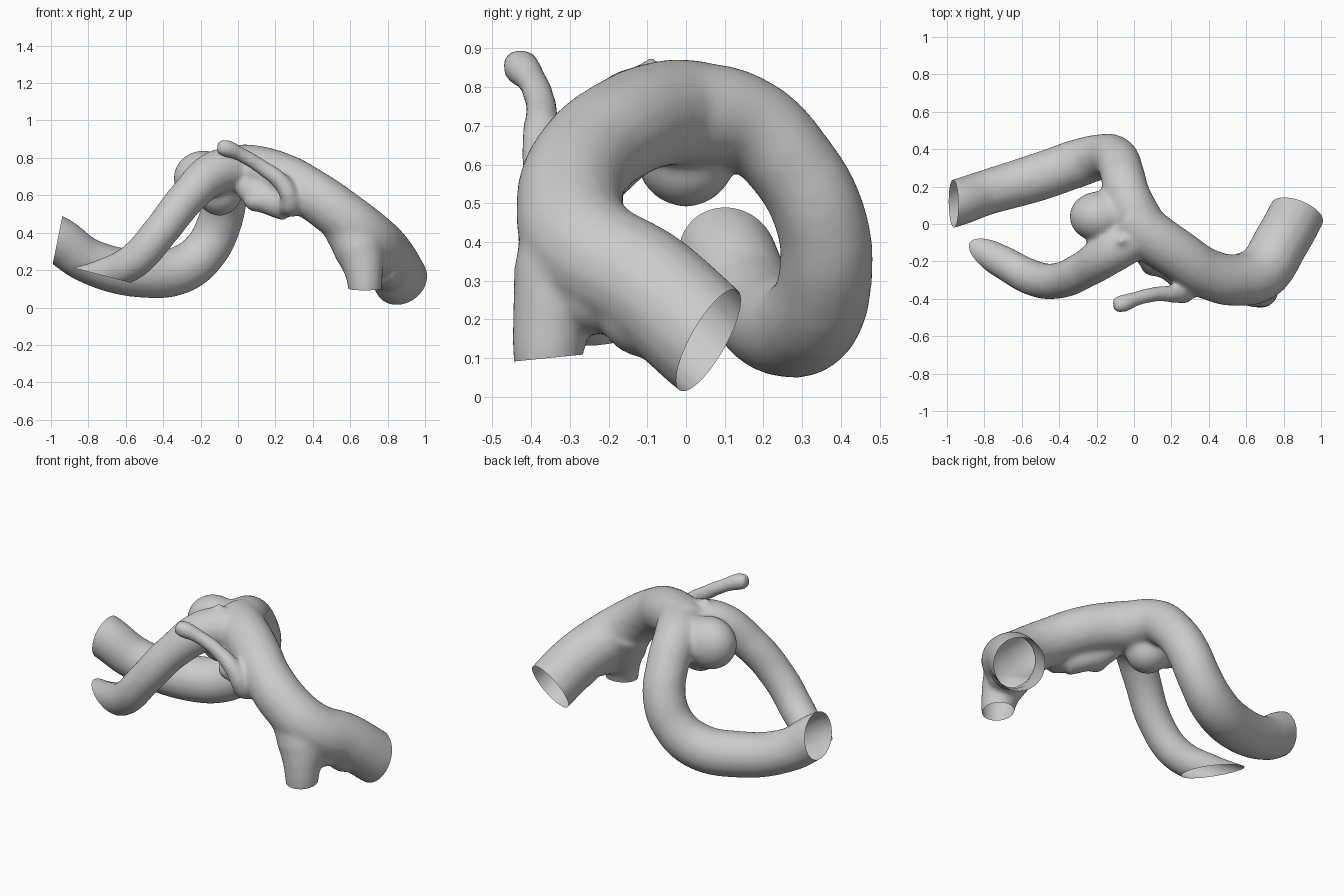
import bpy, bmesh
from mathutils import Vector, Matrix

if "Cube" in bpy.data.objects:
    bpy.data.objects.remove(bpy.data.objects["Cube"])

parts = bmesh.new()


def tube(points):
    """Closed tube along a smooth path; each point is x, y, z, radius."""
    cu = bpy.data.curves.new("path", 'CURVE')
    cu.dimensions = '3D'
    cu.bevel_depth = 1.0
    cu.bevel_resolution = 6
    cu.use_fill_caps = True
    cu.resolution_u = 8
    sp = cu.splines.new('BEZIER')
    sp.bezier_points.add(len(points) - 1)
    for bp, (x, y, z, r) in zip(sp.bezier_points, points):
        bp.co = (x, y, z)
        bp.radius = r
        bp.handle_left_type = bp.handle_right_type = 'AUTO'
    ob = bpy.data.objects.new("path", cu)
    bpy.context.collection.objects.link(ob)
    dg = bpy.context.evaluated_depsgraph_get()
    me = bpy.data.meshes.new_from_object(ob.evaluated_get(dg))
    parts.from_mesh(me)
    bpy.data.objects.remove(ob)
    bpy.data.meshes.remove(me)


def blob(x, y, z, rx, ry, rz):
    bmesh.ops.create_icosphere(parts, subdivisions=4, radius=1,
                               matrix=Matrix.Translation((x, y, z)) @ Matrix.Diagonal((rx, ry, rz, 1)))


# back left vessel, arching up into the main trunk
tube([(-1.08, .08, .42, .125), (-.96, .11, .36, .127), (-.8, .165, .25, .122), (-.5, .255, .18, .13),
      (-.3, .325, .205, .13), (-.17, .36, .31, .122), (-.1, .35, .45, .12),
      (-.065, .275, .595, .118), (-.035, .15, .71, .125), (.04, -.02, .735, .138)])

# main trunk to the right end
tube([(-.03, .04, .735, .135), (.06, -.04, .735, .138), (.23, -.16, .695, .135), (.38, -.26, .615, .135),
      (.55, -.3, .495, .14), (.68, -.26, .385, .15), (.785, -.1, .285, .15),
      (.87, .055, .148, .15), (.93, .19, .03, .14)])

# front left vessel
tube([(.06, -.04, .73, .12), (-.11, -.14, .725, .12), (-.26, -.24, .6, .102), (-.42, -.305, .4, .097),
      (-.55, -.285, .255, .097), (-.7, -.205, .18, .09), (-.91, -.095, .13, .075)])

# downward stub at the right bend, with a web towards the end
tube([(.58, -.28, .46, .14), (.65, -.315, .3, .135), (.675, -.35, .17, .1), (.68, -.36, .02, .08)])
blob(.72, -.22, .26, .11, .12, .1)
blob(.79, -.1, .23, .11, .13, .13)

# thin side branch
tube([(.29, -.24, .6, .1), (.28, -.33, .55, .065), (.275, -.37, .59, .05), (.24, -.375, .66, .05),
      (.12, -.375, .755, .042), (.01, -.4, .82, .04), (-.06, -.425, .85, .05), (-.11, -.435, .86, .04)])

# bulging sac with a broad neck
blob(-.185, .04, .69, .16, .135, .15)
blob(-.1, 0, .625, .125, .13, .135)
blob(-.08, .06, .71, .12, .13, .12)

# lumps under the trunk and a small nub on top
tube([(.04, -.12, .65, .07), (.11, -.19, .6, .08), (.19, -.23, .56, .075), (.26, -.28, .54, .08)])
blob(.1, -.21, .57, .07, .07, .06)
blob(-.065, -.09, .855, .03, .025, .025)

me = bpy.data.meshes.new("branching_vessel")
parts.to_mesh(me)
parts.free()
vessel = bpy.data.objects.new("branching_vessel", me)
bpy.context.collection.objects.link(vessel)

# fuse all parts into one smooth skin
rm = vessel.modifiers.new("fuse", 'REMESH')
rm.mode = 'VOXEL'
rm.voxel_size = 0.012
sm = vessel.modifiers.new("soften", 'SMOOTH')
sm.factor = 0.5
sm.iterations = 20
dg = bpy.context.evaluated_depsgraph_get()
fused = bpy.data.meshes.new_from_object(vessel.evaluated_get(dg))
vessel.modifiers.clear()

# cut the tube ends open: centre, outward normal, reach, largest y
bm = bmesh.new()
bm.from_mesh(fused)
for co, no, reach, ymax in [((.87, .055, .14), (.3, .8, -.45), .3, 1),
                            ((.675, -.36, .1), (0, .1, -1), .16, 1),
                            ((-.965, .11, .36), (-1, 0, .2), .3, 1),
                            ((-.7, -.2, .165), (-.26, 0, -1), .4, -.005)]:
    c = Vector(co)
    geom = set()
    for f in bm.faces:
        m = f.calc_center_median()
        if (m - c).length < reach and m.y < ymax:
            geom.update([f, *f.edges, *f.verts])
    bmesh.ops.bisect_plane(bm, geom=list(geom), plane_co=c, plane_no=Vector(no).normalized(), clear_outer=True)
bm.to_mesh(fused)
bm.free()
vessel.data = fused
for p in fused.polygons:
    p.use_smooth = True
